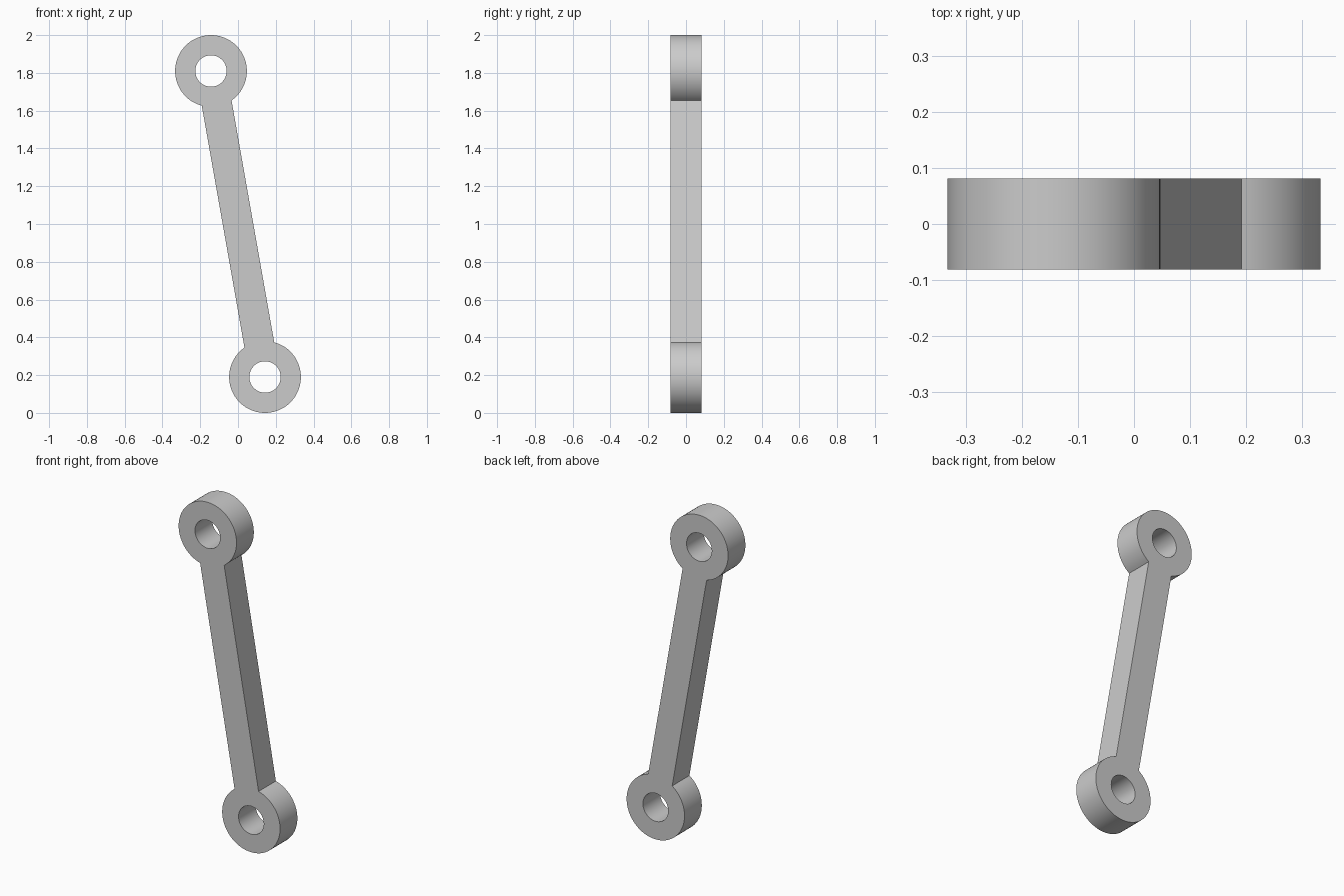
import bpy, bmesh
from math import sin, cos, asin, atan2, hypot, pi, radians
from mathutils import Matrix

if "Cube" in bpy.data.objects:
    bpy.data.objects.remove(bpy.data.objects["Cube"], do_unlink=True)

EYE_X, EYE_Z = 0.143, 0.81      # eye offset from the middle of the link
EYE_R, HOLE_R = 0.19, 0.083
BAR_HALF, DEPTH_HALF = 0.08, 0.081
SEGMENTS = 64

mat = bpy.data.materials.new("plain grey")
grey = (0.6, 0.6, 0.6, 1)
mat.diffuse_color = grey
mat.use_nodes = True
mat.node_tree.nodes["Principled BSDF"].inputs["Base Color"].default_value = grey


def arc(cx, cy, r, start, sweep, count):
    return [(cx + r * cos(start + sweep * i / count),
             cy + r * sin(start + sweep * i / count)) for i in range(count + 1)]


# Outline: two round eyes whose arcs stop where the straight bar meets them
reach = hypot(EYE_X, EYE_Z)
neck = asin(BAR_HALF / EYE_R)
sweep = 2 * (pi - neck)
outline = (arc(0, reach, EYE_R, -pi / 2 + neck, sweep, SEGMENTS)
           + arc(0, -reach, EYE_R, pi / 2 + neck, sweep, SEGMENTS))
holes = [arc(0, s * reach, HOLE_R, 0, 2 * pi, SEGMENTS)[:-1] for s in (1, -1)]

# Flat filled profile, given depth
curve = bpy.data.curves.new("link_profile", "CURVE")
curve.dimensions = "2D"
curve.fill_mode = "BOTH"
curve.extrude = DEPTH_HALF
for loop in [outline] + holes:
    spline = curve.splines.new("POLY")
    spline.points.add(len(loop) - 1)
    for point, (x, y) in zip(spline.points, loop):
        point.co = (x, y, 0, 1)
    spline.use_cyclic_u = True

link = bpy.data.objects.new("connecting_link", curve)
bpy.context.collection.objects.link(link)
bpy.ops.object.select_all(action="DESELECT")
link.select_set(True)
bpy.context.view_layer.objects.active = link
bpy.ops.object.convert(target="MESH")
link = bpy.context.object
link.name = "connecting_link"

# Weld the caps to the walls, stand the link up and lean it
bm = bmesh.new()
bm.from_mesh(link.data)
bmesh.ops.remove_doubles(bm, verts=bm.verts, dist=0.0005)
bmesh.ops.recalc_face_normals(bm, faces=bm.faces)
lean = Matrix.Rotation(-atan2(EYE_X, EYE_Z), 4, "Y")
bm.transform(Matrix.Translation((0, 0, 1)) @ lean @ Matrix.Rotation(pi / 2, 4, "X"))
bm.to_mesh(link.data)
bm.free()

link.data.materials.clear()
link.data.materials.append(mat)
bpy.ops.object.shade_smooth_by_angle(angle=radians(30))
